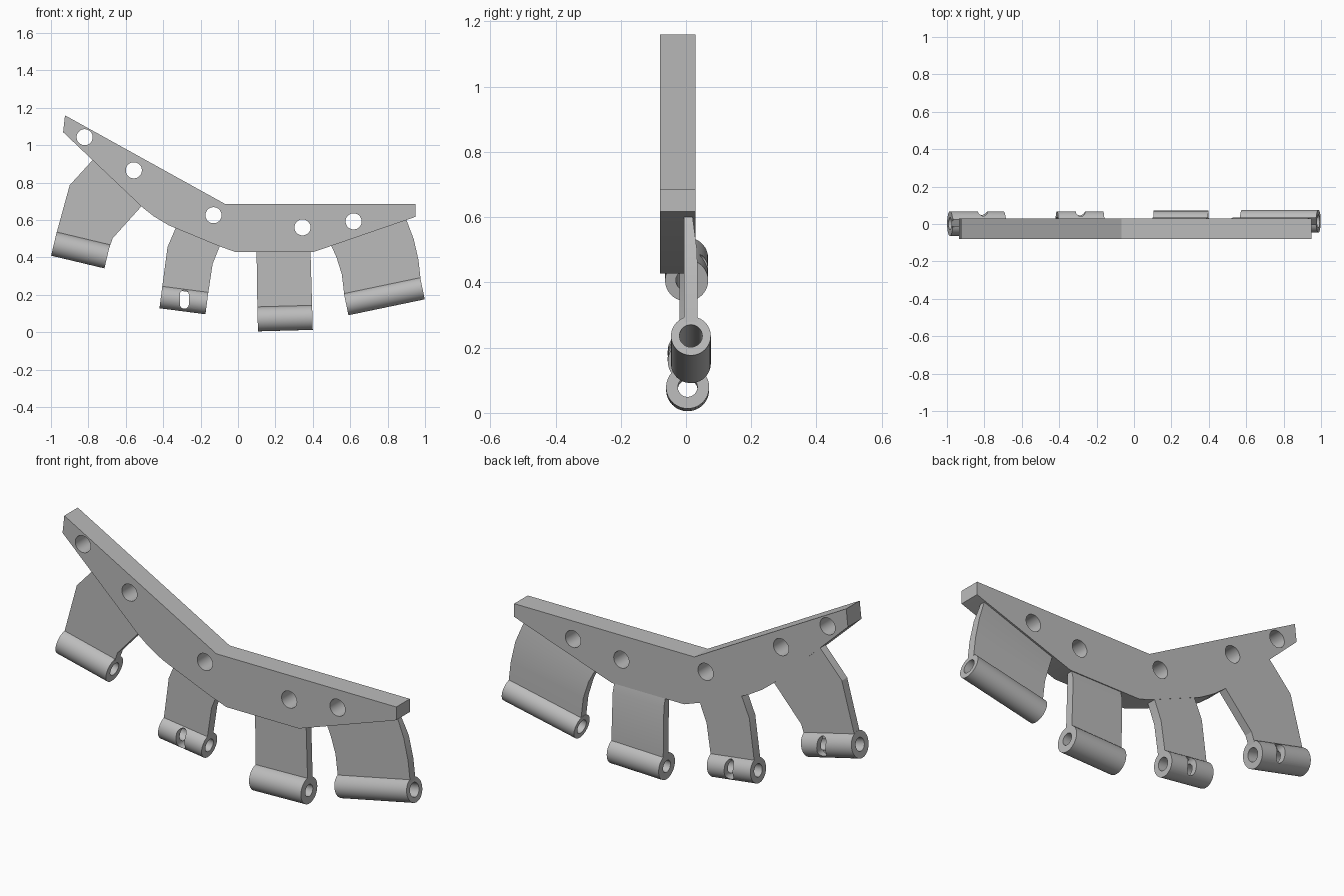
import bpy, bmesh, math
from mathutils import Vector, Matrix

cube = bpy.data.objects.get("Cube")
if cube:
    bpy.data.objects.remove(cube)

grey = bpy.data.materials.new("plain grey")
grey.use_nodes = True
grey.diffuse_color = (0.5, 0.5, 0.5, 1)
grey.node_tree.nodes["Principled BSDF"].inputs["Base Color"].default_value = (0.5, 0.5, 0.5, 1)


def make(name, bm):
    bmesh.ops.recalc_face_normals(bm, faces=bm.faces)
    mesh = bpy.data.meshes.new(name)
    bm.to_mesh(mesh)
    bm.free()
    mesh.materials.append(grey)
    obj = bpy.data.objects.new(name, mesh)
    bpy.context.collection.objects.link(obj)
    return obj


def prism(name, outline, y0, y1):
    """Extrude an x-z outline along y."""
    bm = bmesh.new()
    face = bm.faces.new([bm.verts.new((x, y0, z)) for x, z in outline])
    new = bmesh.ops.extrude_face_region(bm, geom=[face])["geom"]
    bmesh.ops.translate(bm, vec=(0, y1 - y0, 0),
                        verts=[v for v in new if isinstance(v, bmesh.types.BMVert)])
    return make(name, bm)


def rod(name, a, b, radius, extra=0):
    """Cylinder from a to b, lengthened by extra at both ends."""
    a, b = Vector(a), Vector(b)
    axis = b - a
    turn = axis.to_track_quat("Z", "Y").to_matrix().to_4x4()
    bm = bmesh.new()
    bmesh.ops.create_cone(bm, cap_ends=True, segments=48, radius1=radius, radius2=radius,
                          depth=axis.length + 2 * extra,
                          matrix=Matrix.Translation((a + b) / 2) @ turn)
    return make(name, bm)


def cut(obj, cutters):
    """Subtract the cutters, then discard them."""
    for c in cutters:
        c.hide_render = True
        mod = obj.modifiers.new("cut", "BOOLEAN")
        mod.operation, mod.solver, mod.object = "DIFFERENCE", "EXACT", c
    graph = bpy.context.evaluated_depsgraph_get()
    mesh = bpy.data.meshes.new_from_object(obj.evaluated_get(graph))
    obj.modifiers.clear()
    obj.data = mesh
    for c in cutters:
        bpy.data.objects.remove(c)


def slot(x, z, y0, y1):
    """Upright rounded slot cutter."""
    r, half = 0.024, 0.026
    pts = []
    for i in range(18):
        t = math.pi * i / 17
        pts.append((x + r * math.cos(t), z + half + r * math.sin(t)))
    pts += [(2 * x - px, 2 * z - pz) for px, pz in pts]
    return prism("slot_cutter", pts, y0, y1)


def plate(name, rows):
    """Skin rows of (left, right, front y, back y) into a solid plate."""
    bm = bmesh.new()
    loops = [[bm.verts.new((p[0], y, p[1])) for p, y in ((l, f), (r, f), (r, b), (l, b))]
             for l, r, f, b in rows]
    for low, high in zip(loops, loops[1:]):
        for i in range(4):
            j = (i + 1) % 4
            bm.faces.new((low[i], low[j], high[j], high[i]))
    bm.faces.new(loops[0])
    bm.faces.new(loops[-1])
    return make(name, bm)


# Bent mounting bar with five bolt holes
FRONT, BACK = -0.08, 0.029
bar = prism("mounting_bar", [
    (-0.925, 1.16), (-0.935, 1.07), (-0.51, 0.667), (-0.45, 0.62), (-0.37, 0.572),
    (-0.1, 0.46), (-0.01, 0.428), (0.4, 0.428), (0.9, 0.6), (0.95, 0.618),
    (0.95, 0.685), (-0.067, 0.685)], FRONT, BACK)
holes = [(-0.82, 1.043), (-0.557, 0.866), (-0.131, 0.626), (0.345, 0.561), (0.618, 0.593)]
cut(bar, [rod("hole_cutter", (x, -0.2, z), (x, 0.2, z), 0.043) for x, z in holes])

# Hanging tabs: barrel ends, barrel y, radius, bore, then (left, right, front, back) rows
tabs = {
    "outer_right": ((-0.984, 0.474), (-0.699, 0.406), 0.002, 0.066, 0.033, [
        ((-0.9, 0.786), (-0.67, 0.503), -0.015, 0.028),
        ((-0.778, 0.92), (-0.516, 0.674), -0.015, 0.028),
        ((-0.76, 0.935), (-0.5, 0.69), -0.015, 0.028)]),
    "inner_right": ((-0.412, 0.19), (-0.166, 0.158), 0.006, 0.062, 0.032, [
        ((-0.377, 0.455), (-0.136, 0.364), -0.02, 0.028),
        ((-0.334, 0.556), (-0.1, 0.455), -0.02, 0.028),
        ((-0.325, 0.58), (-0.09, 0.48), -0.02, 0.028)]),
    "inner_left": ((0.105, 0.071), (0.398, 0.079), 0.005, 0.066, 0.03, [
        ((0.1, 0.385), (0.389, 0.385), -0.005, 0.036),
        ((0.099, 0.43), (0.388, 0.43), -0.005, 0.024),
        ((0.099, 0.46), (0.388, 0.46), -0.005, 0.02)]),
    "outer_left": ((0.578, 0.151), (0.986, 0.236), 0.015, 0.061, 0.035, [
        ((0.555, 0.31), (0.965, 0.385), -0.006, 0.036),
        ((0.527, 0.4), (0.94, 0.497), -0.006, 0.034),
        ((0.5, 0.46), (0.9, 0.602), -0.006, 0.02),
        ((0.5, 0.48), (0.895, 0.615), -0.006, 0.018)]),
}
for name, (a, b, y, radius, bore, rows) in tabs.items():
    start, end = (a[0], y, a[1]), (b[0], y, b[1])
    barrel = rod(name + "_barrel", start, end, radius)
    cutters = [rod("bore_cutter", start, end, bore, 0.05)]
    if name == "inner_right":
        cutters.append(slot(-0.287, 0.176, -0.2, 0.2))
    if name == "outer_right":
        cutters.append(slot(-0.81, 0.435, 0.02, 0.2))
    cut(barrel, cutters)
    # The plate starts inside the barrel wall, clear of the bore
    along = (Vector(b) - Vector(a)).normalized()
    up = Vector((-along.y, along.x)) * radius * 0.72
    foot = (tuple(Vector(a) + up), tuple(Vector(b) + up), rows[0][2], rows[0][3])
    plate(name + "_tab", [foot] + rows)

# Smooth round walls, crisp edges
bpy.ops.object.select_all(action="DESELECT")
for obj in bpy.context.scene.objects:
    if obj.type == "MESH":
        obj.select_set(True)
        bpy.context.view_layer.objects.active = obj
bpy.ops.object.shade_smooth_by_angle(angle=math.radians(20))
